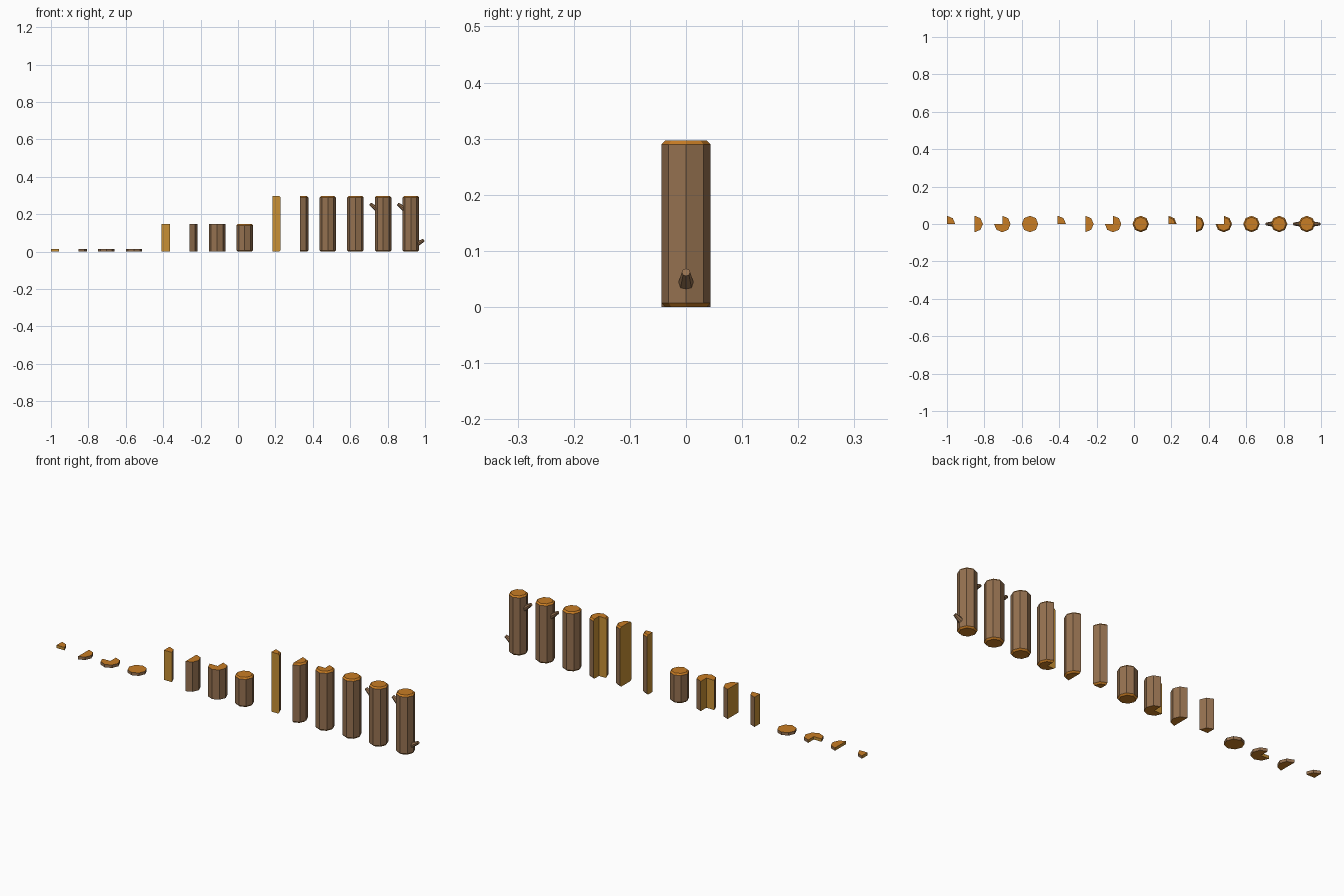
import bpy, bmesh, math
from mathutils import Vector

cube = bpy.data.objects.get("Cube")
if cube:
    bpy.data.objects.remove(cube, do_unlink=True)


def material(name, rgb):
    m = bpy.data.materials.new(name)
    m.use_nodes = True
    color = (*rgb, 1)
    m.diffuse_color = color
    m.node_tree.nodes["Principled BSDF"].inputs["Base Color"].default_value = color
    return m


BARK = material("bark brown", (0.30, 0.165, 0.08))
END = material("end grain orange", (0.58, 0.205, 0.018))
CUT = material("split wood yellow", (0.58, 0.28, 0.035))

RADIUS = 0.044
SIDES = 8
BEVEL = 0.0075
SPACING = 0.148
TALL, SHORT, SLICE = 0.297, 0.148, 0.0145


def finish(bm, name, x):
    bmesh.ops.recalc_face_normals(bm, faces=bm.faces)
    mesh = bpy.data.meshes.new(name)
    bm.to_mesh(mesh)
    bm.free()
    for m in (BARK, END, CUT):
        mesh.materials.append(m)
    obj = bpy.data.objects.new(name, mesh)
    obj.location.x = x
    bpy.context.collection.objects.link(obj)
    return obj


def log(name, x, start, eighths, height, bevelled):
    """Octagonal log, or a sector of one, with optional chamfered ends."""
    whole = eighths == SIDES
    levels = [(0, RADIUS), (height, RADIUS)]
    if bevelled:
        levels = [(0, RADIUS - BEVEL), (BEVEL, RADIUS),
                  (height - BEVEL, RADIUS), (height, RADIUS - BEVEL)]
    bm = bmesh.new()
    rings = []
    for z, r in levels:
        ring = []
        for i in range(eighths if whole else eighths + 1):
            a = start + i * math.tau / SIDES
            ring.append(bm.verts.new((r * math.cos(a), r * math.sin(a), z)))
        rings.append(ring)
    # bark sides and chamfers
    for k, (low, high) in enumerate(zip(rings, rings[1:])):
        for i in range(eighths):
            j = (i + 1) % len(low)
            f = bm.faces.new((low[i], low[j], high[j], high[i]))
            f.material_index = 1 if bevelled and k != 1 else 0
    # end grain and split faces
    bottom, top = list(rings[0]), list(rings[-1])
    if not whole:
        c0 = bm.verts.new((0, 0, 0))
        c1 = bm.verts.new((0, 0, height))
        for side in (0, -1):
            f = bm.faces.new([c0] + [r[side] for r in rings] + [c1])
            f.material_index = 2
        bottom.append(c0)
        top.append(c1)
    for cap in (bottom, top):
        bm.faces.new(cap).material_index = 1
    return finish(bm, name, x)


def stub(name, x, side, base_z, tip_z):
    """Tapered broken branch rising out of the bark."""
    base = Vector((side * 0.034, 0, base_z))
    tip = Vector((side * 0.070, 0, tip_z))
    axis = tip - base
    bm = bmesh.new()
    bmesh.ops.create_cone(bm, cap_ends=True, segments=SIDES, radius1=0.014,
                          radius2=0.0075, depth=axis.length)
    turn = axis.to_track_quat("Z", "Y").to_matrix()
    for v in bm.verts:
        v.co = turn @ v.co + (base + tip) / 2
    return finish(bm, name, x)


# Rows of slices, short logs and tall logs, each from quarter to whole
portions = [("quarter", 0, 2), ("half", -90, 4),
            ("three_quarter", 180, 6), ("whole", 0, 8)]
x = -1.0
for label, height in (("slice", SLICE), ("short_log", SHORT), ("tall_log", TALL)):
    for portion, start, eighths in portions:
        bevelled = label == "tall_log" or (label == "short_log" and portion == "whole")
        log(f"{portion}_{label}", x, math.radians(start), eighths, height, bevelled)
        x += SPACING

# Tall logs with branch stubs
log("one_branch_log", x, 0, SIDES, TALL, True)
stub("one_branch_log_upper_stub", x, -1, 0.228, 0.256)
x += SPACING
log("two_branch_log", x, 0, SIDES, TALL, True)
stub("two_branch_log_upper_stub", x, -1, 0.228, 0.256)
stub("two_branch_log_lower_stub", x, 1, 0.042, 0.062)
